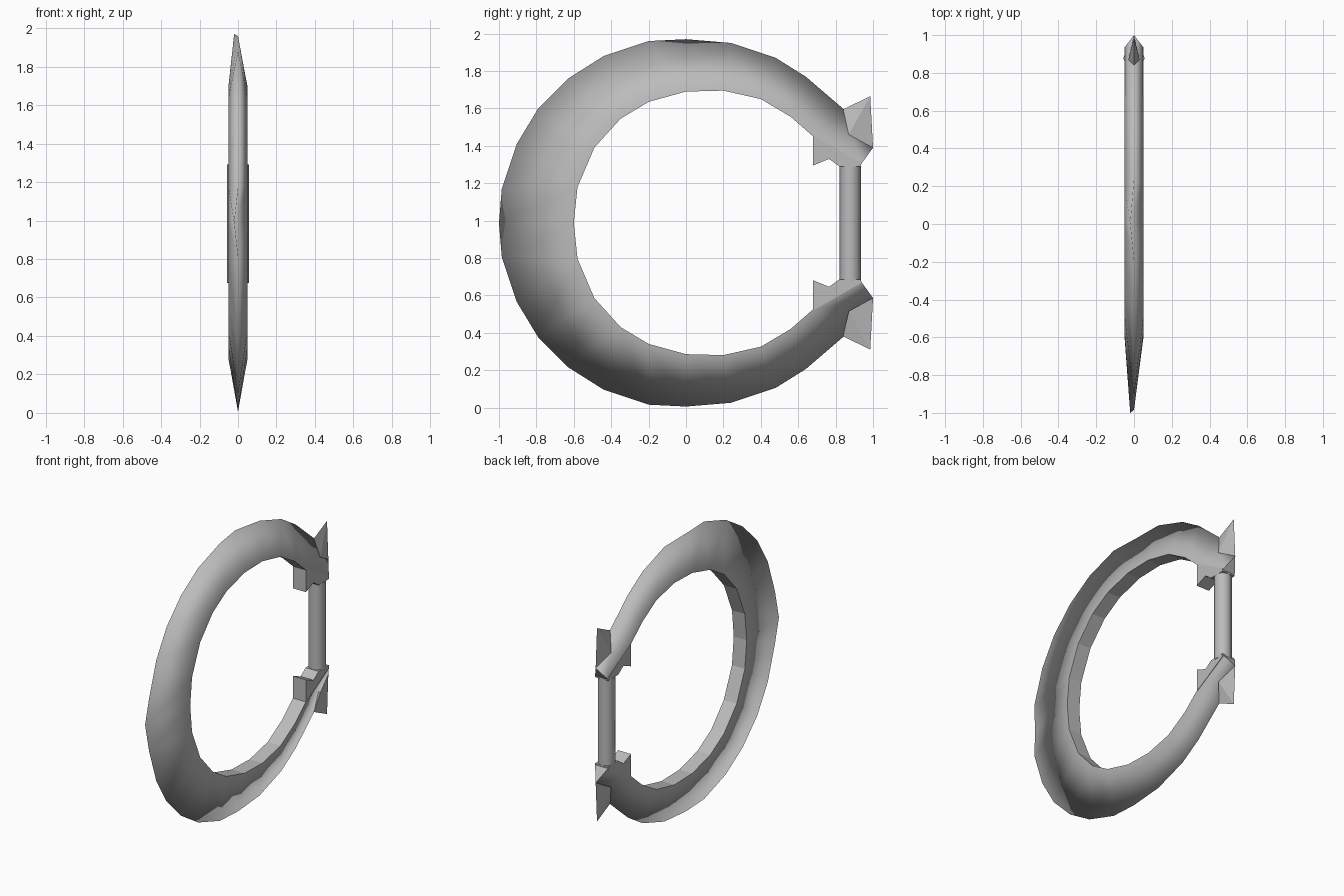
import bpy, bmesh, math

cube = bpy.data.objects.get("Cube")
if cube:
    bpy.data.objects.remove(cube, do_unlink=True)

MID = 0.988   # height of the mirror plane
HALF = 0.05   # half thickness of the inner rim

steel = bpy.data.materials.new("grey steel")
steel.use_nodes = True
colour = (0.5, 0.5, 0.5, 1)
steel.diffuse_color = colour
steel.node_tree.nodes["Principled BSDF"].inputs["Base Color"].default_value = colour


def finish(bm, name):
    bmesh.ops.recalc_face_normals(bm, faces=bm.faces[:])
    mesh = bpy.data.meshes.new(name)
    bm.to_mesh(mesh)
    bm.free()
    mesh.materials.append(steel)
    obj = bpy.data.objects.new(name, mesh)
    bpy.context.collection.objects.link(obj)
    return obj


def flip(p):
    return (p[0], 2 * MID - p[1])


# Upper half of the ring: cutting edge and inner rim as (y, z)
outer = [(-1, MID), (-.985, 1.17), (-.905, 1.41), (-.79, 1.6), (-.63, 1.76),
         (-.44, 1.88), (-.2, 1.96), (0, 1.97), (.24, 1.95), (.48, 1.87),
         (.64, 1.77), (.85, 1.59), (1, 1.39)]
inner = [(-.6, MID), (-.58, 1.18), (-.49, 1.39), (-.35, 1.545), (-.2, 1.635),
         (0, 1.69), (.2, 1.695), (.4, 1.65), (.56, 1.555), (.68, 1.45), (.935, 1.3)]
pairs = [0, 1, 1, 2, 3, 3, 4, 5, 6, 7, 8, 9, 10]
ridges = (0, 7)   # stations where the edge kinks sideways

# Bladed ring: wedge section swept through all stations
bm = bmesh.new()
rims = {}


def rim(index, upper):
    key = (index, upper or index == 0)
    if key not in rims:
        y, z = inner[index] if upper else flip(inner[index])
        rims[key] = [bm.verts.new((s * HALF, y, z)) for s in (-1, 1)]
    return rims[key]


stations = []
order = [(i, False) for i in range(len(outer) - 1, 0, -1)]
order += [(i, True) for i in range(len(outer))]
for i, upper in order:
    y, z = outer[i] if upper else flip(outer[i])
    kink = -0.02 if i == 0 or (i in ridges and upper) else 0
    stations.append((bm.verts.new((kink, y, z)), rim(pairs[i], upper)))

wall = []
for (edge_a, rim_a), (edge_b, rim_b) in zip(stations, stations[1:]):
    for side in (0, 1):
        corners = [edge_a, edge_b, rim_b[side], rim_a[side]]
        bm.faces.new(list(dict.fromkeys(corners)))
    if rim_a is not rim_b:
        wall.append(bm.faces.new((rim_a[0], rim_a[1], rim_b[1], rim_b[0])))
for edge, pair in (stations[0], stations[-1]):
    wall.append(bm.faces.new((edge, *pair)))
for face in bm.faces:
    face.smooth = True
for face in wall:
    face.smooth = False
    for edge in face.edges:
        edge.smooth = False
finish(bm, "bladed_ring")

# Finger hooks and horns at both ends of the ring
hook = [(.68, 1.455), (.68, 1.295), (.765, 1.33), (.82, 1.29), (.935, 1.29), (.935, 1.31)]
horn = [(.84, 1.595), (.985, 1.665), (1, 1.39)]
for label, place in (("upper", lambda p: p), ("lower", flip)):
    bm = bmesh.new()
    sides = [[bm.verts.new((s * HALF, *place(p))) for p in hook] for s in (-1, 1)]
    for side in sides:
        bm.faces.new(side)
    for k in range(len(hook)):
        n = (k + 1) % len(hook)
        bm.faces.new((sides[0][k], sides[0][n], sides[1][n], sides[1][k]))
    finish(bm, label + "_finger_hook")

    bm = bmesh.new()
    rear, tip, end = [bm.verts.new((0, *place(p))) for p in horn]
    root = [bm.verts.new((s * .03, *place((.87, 1.46)))) for s in (-1, 1)]
    for r in root:
        bm.faces.new((rear, tip, r))
        bm.faces.new((tip, end, r))
    bm.faces.new((rear, *root))
    bm.faces.new((end, *root))
    finish(bm, label + "_horn")

# Grip bar between the hooks
bm = bmesh.new()
bmesh.ops.create_cone(bm, cap_ends=True, segments=8, radius1=.057, radius2=.057, depth=.615)
bmesh.ops.translate(bm, verts=bm.verts[:], vec=(0, .878, MID - .005))
for face in bm.faces:
    face.smooth = len(face.verts) == 4
for edge in bm.edges:
    edge.smooth = all(len(f.verts) == 4 for f in edge.link_faces)
finish(bm, "grip")
